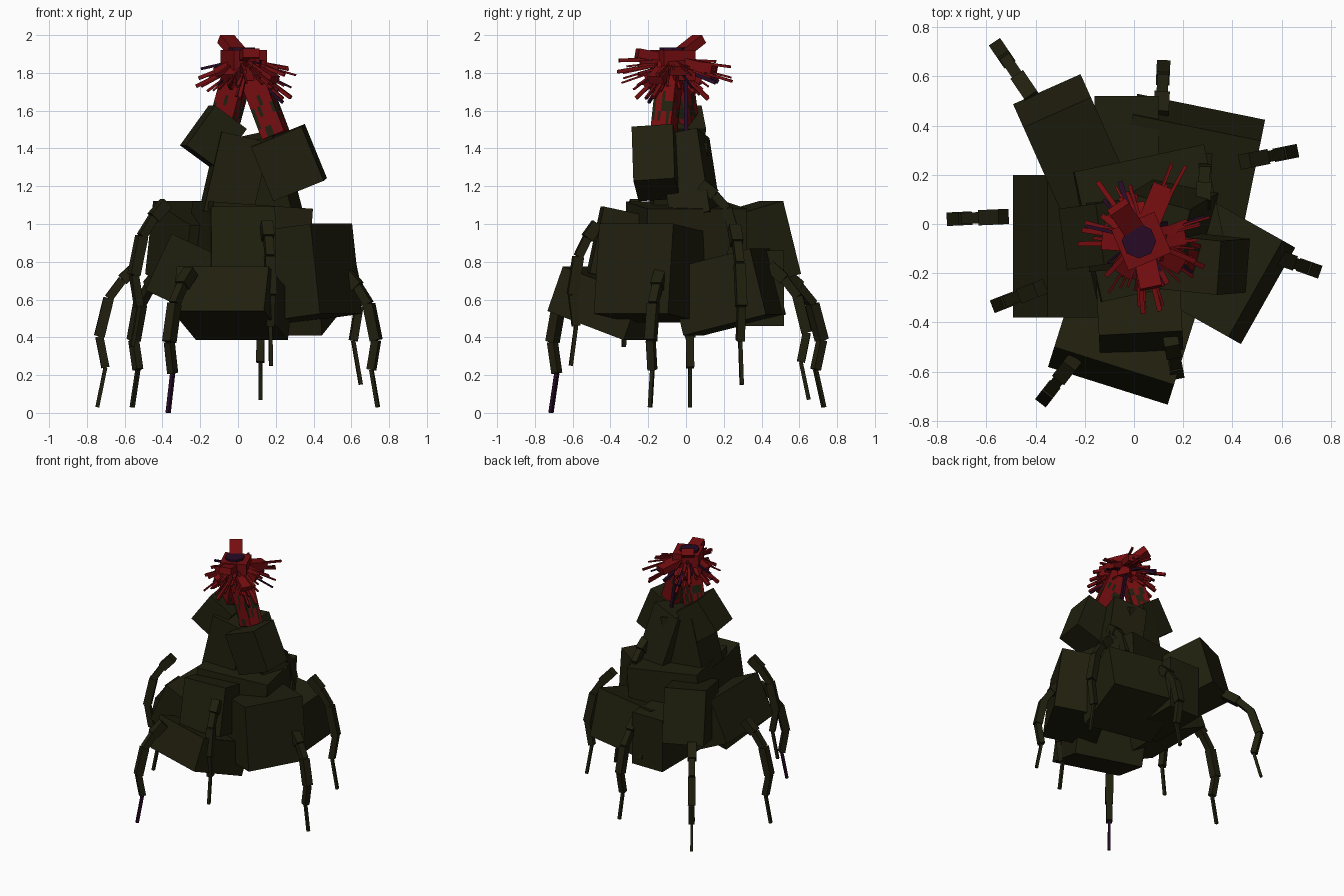
import bpy, math, random
from mathutils import Vector, Matrix, Euler

if "Cube" in bpy.data.objects:
    bpy.data.objects.remove(bpy.data.objects["Cube"])

random.seed(4)


def material(name, rgb):
    m = bpy.data.materials.new(name)
    m.diffuse_color = (*rgb, 1)
    m.use_nodes = True
    m.node_tree.nodes["Principled BSDF"].inputs["Base Color"].default_value = m.diffuse_color
    return m


olive = material("dark_olive", (0.0145, 0.014, 0.0045))
red = material("deep_red", (0.175, 0.004, 0.005))
purple = material("dark_purple", (0.02, 0.003, 0.018))


def cube(name, matrix, size, mat):
    bpy.ops.mesh.primitive_cube_add(size=1)
    ob = bpy.context.object
    ob.name = name
    ob.matrix_world = matrix @ Matrix.Diagonal((*size, 1))
    ob.data.materials.append(mat)
    return ob


def block(name, centre, size, yaw=0, pitch=0, roll=0):
    """Box whose local y points outward; pitch lifts that end."""
    rot = Euler((math.radians(pitch), math.radians(roll), math.radians(yaw)), 'XYZ')
    return cube(name, Matrix.Translation(centre) @ rot.to_matrix().to_4x4(), size, olive)


def bar(name, p, q, width, mat, thick=None):
    """Box running from p to q."""
    p, q = Vector(p), Vector(q)
    d = q - p
    rot = d.to_track_quat('Z', 'Y').to_matrix().to_4x4()
    return cube(name, Matrix.Translation((p + q) / 2) @ rot,
                (width, thick or width, d.length), mat)


def leg(name, hub, foot, tip_mat=olive):
    """Five bars from hub to foot, all legs bending by the same profile."""
    hub, foot = Vector(hub), Vector(foot)
    d = foot - hub
    out = (0, 0.38, 0.72, 0.95, 0.8, 1)
    drop = (0, 0.10, 0.23, 0.50, 0.72, 1)
    pts = [hub + Vector((d.x * o, d.y * o, d.z * z)) for o, z in zip(out, drop)]
    for i, w in enumerate((0.062, 0.046, 0.055, 0.042, 0.02)):
        bar(f"{name}_{i + 1}", pts[i], pts[i + 1], w, tip_mat if i == 4 else olive)


# Piled body blocks
block("body_core", (0.06, 0.0, 0.85), (0.54, 0.54, 0.50), 12, 0, 4)
block("back_left_block", (-0.235, 0.28, 0.865), (0.30, 0.50, 0.40), 24, 15)
block("right_block", (0.355, -0.185, 0.74), (0.45, 0.38, 0.48), -119.4, 7)
block("front_low_block", (-0.03, -0.415, 0.58), (0.51, 0.45, 0.25), 162.5, 20)
block("front_high_block", (0.02, -0.31, 0.88), (0.34, 0.35, 0.36), 183, 12)
block("back_right_block", (0.22, 0.215, 0.64), (0.53, 0.46, 0.36), -11.5, 14)
block("back_block", (-0.03, 0.29, 0.66), (0.26, 0.46, 0.40))
block("left_block", (-0.24, -0.09, 0.715), (0.58, 0.40, 0.33), 90, 25)

# Tower and shoulder blocks
block("tower_front", (-0.02, -0.04, 1.25), (0.26, 0.28, 0.43), 5, 0, 13)
block("tower_back", (0.14, 0.02, 1.24), (0.26, 0.22, 0.46), -15, 12, -12)
block("right_shoulder", (0.27, -0.16, 1.325), (0.29, 0.22, 0.31), -6, 4, -22)
block("left_shoulder", (-0.13, -0.04, 1.46), (0.21, 0.25, 0.26), 8, 0, 36)

# Legs
leg("left_leg", (-0.53, 0.03, 0.78), (-0.745, 0.02, 0.03))
leg("front_left_leg", (-0.25, -0.56, 0.75), (-0.37, -0.715, 0.0), purple)
leg("left_front_leg", (-0.38, -0.26, 1.11), (-0.56, -0.33, 0.35))
leg("front_leg", (0.15, -0.47, 1.0), (0.175, -0.61, 0.25))
leg("right_leg", (0.57, -0.13, 0.74), (0.74, -0.19, 0.03))
leg("right_back_leg", (0.45, 0.255, 0.98), (0.65, 0.295, 0.15))
leg("back_leg", (0.11, 0.44, 0.78), (0.12, 0.65, 0.07))
leg("back_left_leg", (-0.41, 0.51, 0.74), (-0.56, 0.73, 0.03))
leg("upper_back_leg", (0.28, 0.08, 1.21), (0.29, 0.27, 0.65))

# Two red necks, mottled olive toward the base
for side, p, q in (("left", (-0.09, 0.0, 1.47), (0.01, -0.05, 1.84)),
                   ("right", (0.20, -0.12, 1.47), (0.06, -0.08, 1.84))):
    neck = bar(side + "_neck", p, q, 0.11, red, 0.13)
    bpy.ops.object.mode_set(mode='EDIT')
    bpy.ops.mesh.select_all(action='SELECT')
    bpy.ops.mesh.subdivide(number_cuts=6)
    bpy.ops.object.mode_set(mode='OBJECT')
    neck.data.materials.append(olive)
    for f in neck.data.polygons:
        f.material_index = int(f.center.z < 0.05 and random.random() < 0.33)
bar("purple_strand", (0.07, 0.0, 1.80), (0.13, 0.0, 1.45), 0.02, purple)

# Flower head: centre block and dark eye disc
centre = Vector((0.03, -0.07, 1.87))
cube("head_core", Matrix.Translation((0.03, -0.07, 1.84)) @
     Matrix.Rotation(0.4, 4, 'Z'), (0.19, 0.18, 0.16), red)
bpy.ops.mesh.primitive_cylinder_add(vertices=8, radius=0.07, depth=0.03,
                                    location=(0.02, -0.07, 1.92))
bpy.context.object.name = "eye_disc"
bpy.context.object.data.materials.append(purple)

# Petals, each fringed by spikes that splay past its end
petals = [(-0.065, 0.07, 1.98), (0.12, 0.15, 1.82), (0.07, -0.26, 1.905),
          (-0.12, -0.06, 1.80), (0.20, -0.04, 1.81), (0.19, -0.16, 1.76),
          (-0.05, -0.19, 1.77), (0.0, 0.07, 1.76)]
for i, tip in enumerate(petals):
    bar(f"petal_{i + 1}", centre, tip, 0.09, red, 0.05)
    d = Vector(tip) - centre
    d.z = min(d.z, -0.03)
    for j in range(11):
        jitter = Vector([random.uniform(-0.055, 0.055) for _ in range(3)])
        start = centre + d * 0.35 + jitter * 0.6 - Vector((0, 0, 0.02))
        end = centre + d * random.uniform(1.0, 1.28) + jitter * 1.2 - Vector((0, 0, 0.03))
        bar(f"spike_{i + 1}_{j + 1}", start, end, random.choice((0.01, 0.014, 0.02)),
            purple if j == 0 else red)
